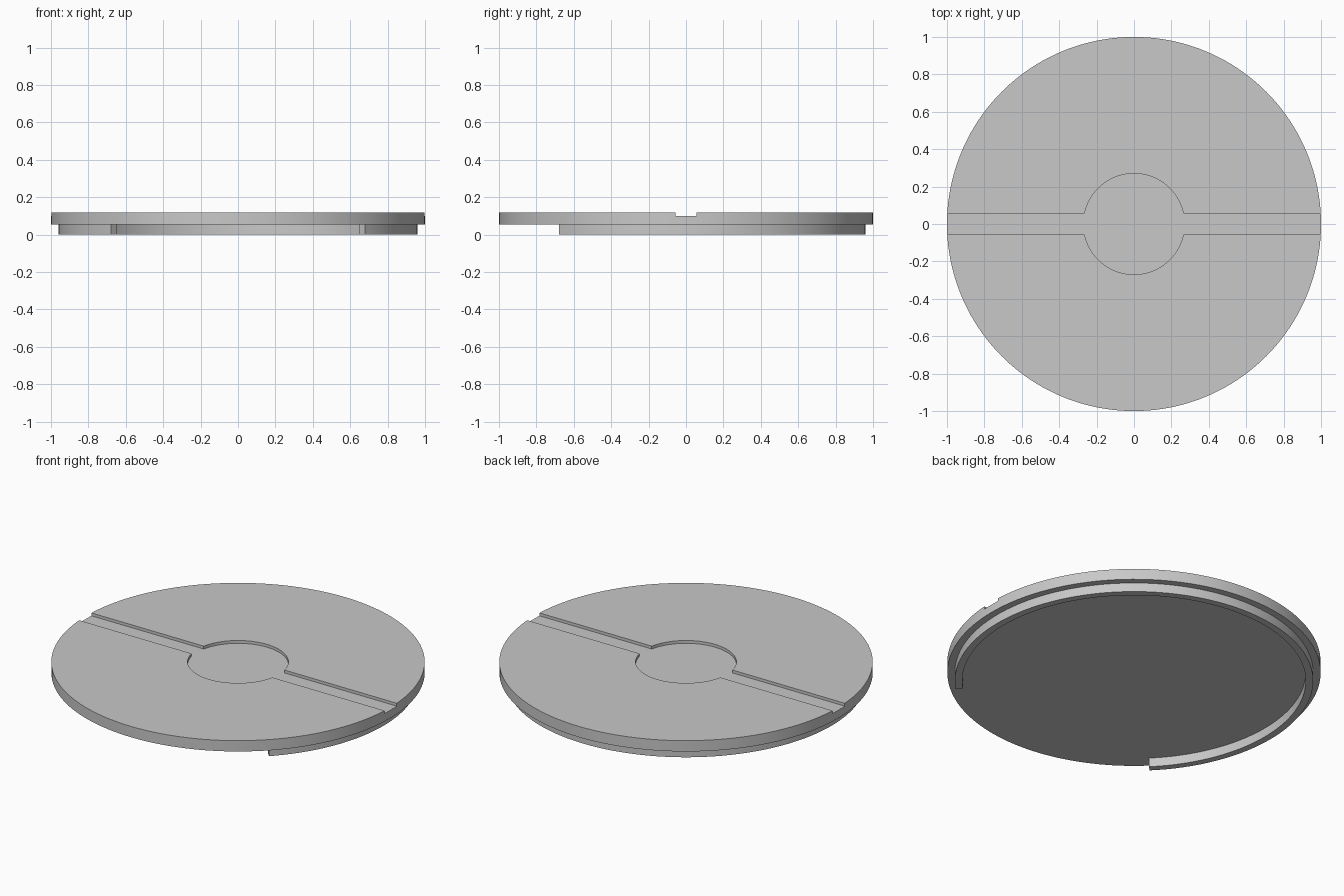
import bpy
import bmesh
from math import asin, cos, sin, pi, radians

if "Cube" in bpy.data.objects:
    bpy.data.objects.remove(bpy.data.objects["Cube"], do_unlink=True)

GREY = (0.58, 0.58, 0.58, 1)
grey = bpy.data.materials.new("plain grey")
grey.use_nodes = True
grey.diffuse_color = GREY
grey.node_tree.nodes["Principled BSDF"].inputs["Base Color"].default_value = GREY

TOP, FLOOR, UNDERSIDE = 0.117, 0.1, 0.053
HUB_RADIUS, SLOT_HALF = 0.27, 0.057


def arc(radius, start, end, steps):
    """Points along an arc, both ends included."""
    angles = [start + (end - start) * i / steps for i in range(steps + 1)]
    return [(radius * cos(a), radius * sin(a)) for a in angles]


def prism(name, outline, bottom, top):
    """Extrude a flat outline between two heights."""
    bm = bmesh.new()
    face = bm.faces.new([bm.verts.new((x, y, bottom)) for x, y in outline])
    extruded = bmesh.ops.extrude_face_region(bm, geom=[face], use_keep_orig=True)
    for item in extruded["geom"]:
        if isinstance(item, bmesh.types.BMVert):
            item.co.z = top
    bmesh.ops.recalc_face_normals(bm, faces=bm.faces)
    mesh = bpy.data.meshes.new(name)
    bm.to_mesh(mesh)
    bm.free()
    mesh.materials.append(grey)
    obj = bpy.data.objects.new(name, mesh)
    bpy.context.collection.objects.link(obj)
    return obj


def activate(obj):
    bpy.ops.object.select_all(action="DESELECT")
    obj.select_set(True)
    bpy.context.view_layer.objects.active = obj


# Round plate
plate = prism("plate", arc(1, 0, 2 * pi, 160)[:-1], UNDERSIDE, TOP)

# Shallow recess: round hub with a straight slot across the whole plate
corner = asin(SLOT_HALF / HUB_RADIUS)
half = arc(HUB_RADIUS, corner, pi - corner, 48)
half = [(1.2, SLOT_HALF)] + half + [(-1.2, SLOT_HALF)]
cutter = prism("recess_cutter", half + [(-x, -y) for x, y in half], FLOOR, TOP + 0.1)
cutter.hide_render = True
cut = plate.modifiers.new("recess", "BOOLEAN")
cut.operation = "DIFFERENCE"
cut.solver = "EXACT"
cut.object = cutter
activate(plate)
bpy.ops.object.modifier_apply(modifier=cut.name)
bpy.data.objects.remove(cutter, do_unlink=True)

# Raised rim under the plate, open for a quarter turn at the front
start, end = radians(-45), radians(225)
rim = prism("lower_rim", arc(0.96, start, end, 120) + arc(0.92, end, start, 120),
            0, UNDERSIDE)

for part in (plate, rim):
    activate(part)
    bpy.ops.object.shade_smooth_by_angle(angle=radians(30))
